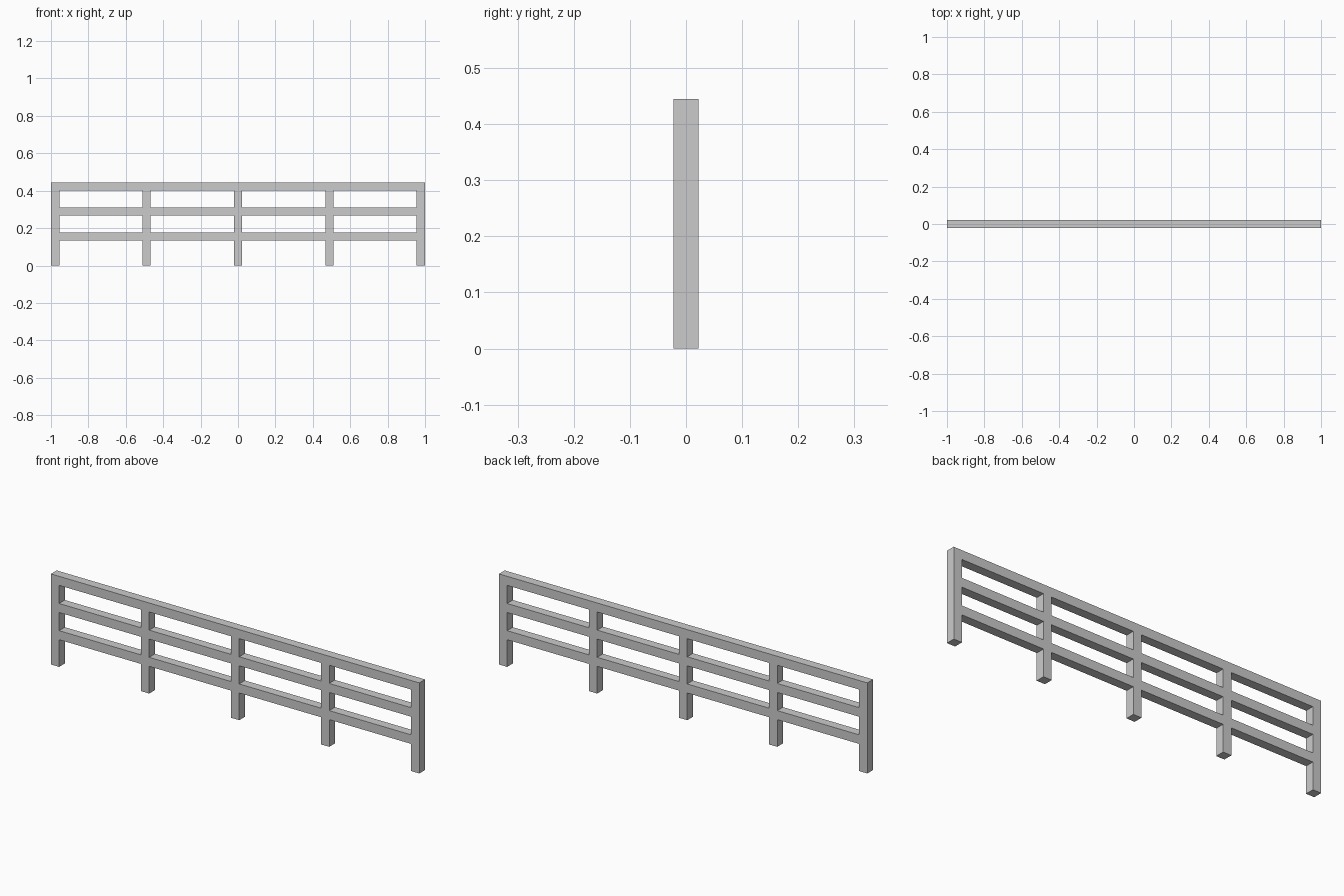
import bpy
import bmesh

if "Cube" in bpy.data.objects:
    bpy.data.objects.remove(bpy.data.objects["Cube"])

BAR = 2 / 45                                   # square timber section
POSTS = [i * (1 - BAR / 2) / 2 for i in range(-2, 3)]   # post centres in x
RAILS = [BAR * 3.5, BAR * 6.5, BAR * 9.5]      # rail centres in z


def cuts(centres):
    """Grid lines on both sides of every bar."""
    return [c + s * BAR / 2 for c in centres for s in (-1, 1)]


xs = cuts(POSTS)
zs = [0.0] + cuts(RAILS)

bm = bmesh.new()
grid = [[bm.verts.new((x, -BAR / 2, z)) for z in zs] for x in xs]

# Front outline of the fused frame: fill post columns and rail rows only
for i in range(len(xs) - 1):
    for j in range(len(zs) - 1):
        is_post = i % 2 == 0
        is_rail = j % 2 == 1
        if is_post or is_rail:
            bm.faces.new((grid[i][j], grid[i + 1][j],
                          grid[i + 1][j + 1], grid[i][j + 1]))

bmesh.ops.delete(bm, geom=[v for v in bm.verts if not v.link_faces], context='VERTS')

# Give the frame its thickness, keeping the front faces
front = bm.faces[:]
back = bmesh.ops.extrude_face_region(bm, geom=front, use_keep_orig=True)
bmesh.ops.translate(bm, vec=(0, BAR, 0),
                    verts=[g for g in back["geom"] if isinstance(g, bmesh.types.BMVert)])
bmesh.ops.recalc_face_normals(bm, faces=bm.faces)

mesh = bpy.data.meshes.new("fence_frame")
bm.to_mesh(mesh)
bm.free()
bpy.context.collection.objects.link(bpy.data.objects.new("fence_frame", mesh))
